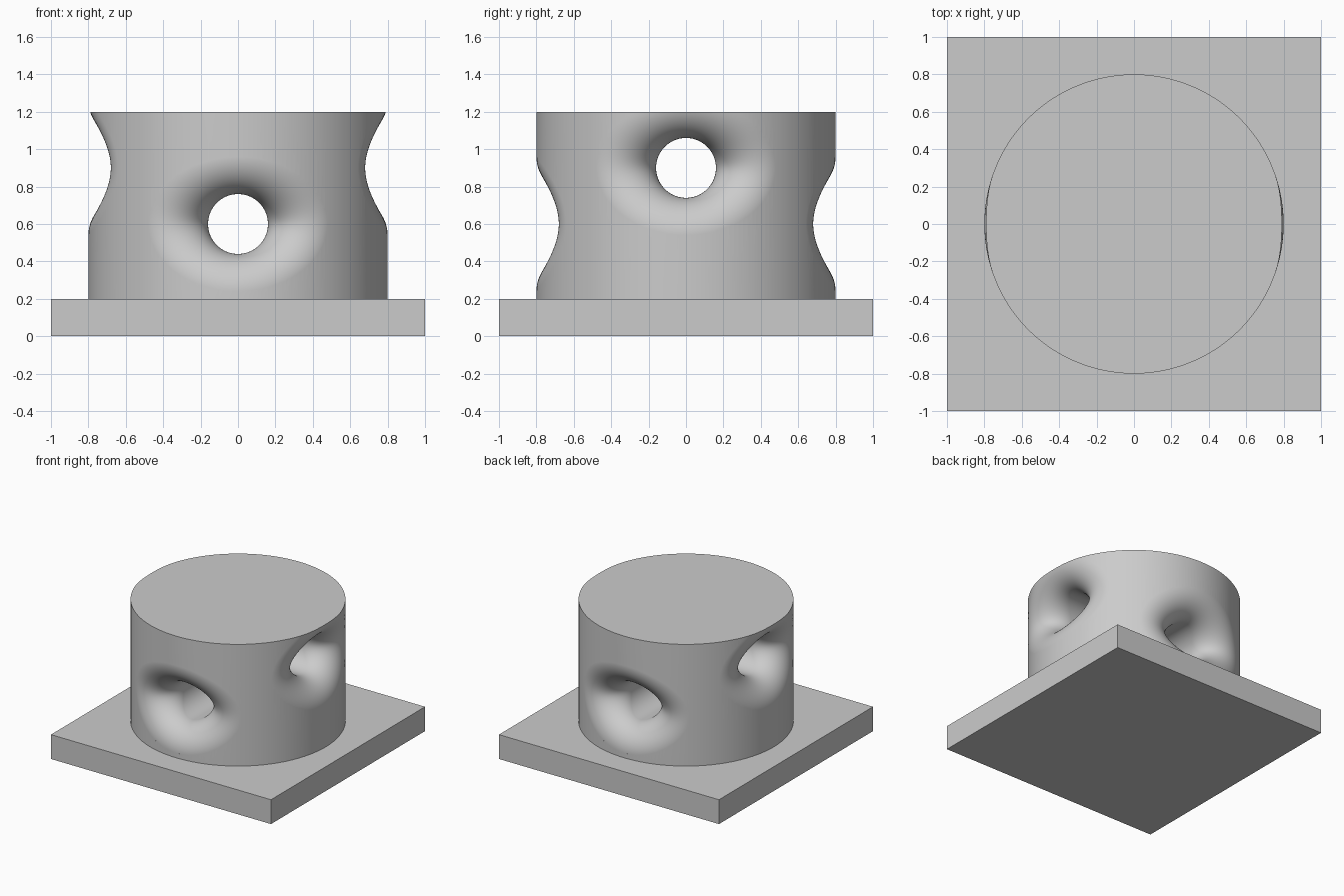
import bpy
import bmesh
from math import sin, cos, tau, sqrt
from mathutils import Vector, Matrix

DRUM_R, HOLE_R, FILLET = 0.8, 0.16, 0.2
BASE_TOP, DRUM_TOP = 0.2, 1.2
AROUND, ARC = 128, 20

if "Cube" in bpy.data.objects:
    bpy.data.objects.remove(bpy.data.objects["Cube"], do_unlink=True)

gray = bpy.data.materials.new("plain_gray")
gray.use_nodes = True
gray.diffuse_color = (0.6, 0.6, 0.6, 1)
gray.node_tree.nodes["Principled BSDF"].inputs["Base Color"].default_value = (0.6, 0.6, 0.6, 1)


def add_object(name, bm):
    bmesh.ops.recalc_face_normals(bm, faces=bm.faces)
    mesh = bpy.data.meshes.new(name)
    bm.to_mesh(mesh)
    bm.free()
    mesh.materials.append(gray)
    obj = bpy.data.objects.new(name, mesh)
    bpy.context.collection.objects.link(obj)
    return obj


def half_tunnel(a):
    """Outline of one tunnel mouth at angle a, from the middle to outside the drum."""
    reach = HOLE_R + FILLET
    inner = DRUM_R - FILLET
    cx, cz = reach * cos(a), reach * sin(a)
    centre = Vector((cx, sqrt(inner ** 2 - cx ** 2), cz))
    to_hole = Vector((-cos(a), 0, -sin(a)))
    to_drum = Vector((centre.x, centre.y, 0)) / inner
    span = to_hole.angle(to_drum)
    points = []
    for i in range(ARC + 1):
        t = i / ARC
        d = (to_hole * sin((1 - t) * span) + to_drum * sin(t * span)) / sin(span)
        points.append(centre + FILLET * d)
    rim = points[-1]
    points.append(rim + to_drum * ((1 - rim.y) / to_drum.y))
    return points


def tunnel_cutter(name, height, turn):
    """A through hole whose two mouths are rounded into the drum wall."""
    bm = bmesh.new()
    rings = []
    for k in range(AROUND):
        half = half_tunnel(tau * (k + 0.5) / AROUND)
        line = [Vector((p.x, -p.y, p.z)) for p in reversed(half)] + half
        rings.append([bm.verts.new(p) for p in line])
    for k, line in enumerate(rings):
        after = rings[(k + 1) % AROUND]
        for i in range(len(line) - 1):
            bm.faces.new((line[i], line[i + 1], after[i + 1], after[i]))
    for end in (0, -1):
        bm.faces.new([line[end] for line in rings])
    bm.transform(Matrix.Translation((0, 0, height)) @ Matrix.Rotation(turn, 4, 'Z'))
    cutter = add_object(name, bm)
    cutter.hide_render = True
    return cutter


# Square base plate
bm = bmesh.new()
bmesh.ops.create_cube(bm, size=1, matrix=Matrix.Translation((0, 0, BASE_TOP / 2))
                      @ Matrix.Diagonal((2, 2, BASE_TOP, 1)))
add_object("base_plate", bm)

# Round drum
bm = bmesh.new()
bmesh.ops.create_cone(bm, cap_ends=True, segments=192, radius1=DRUM_R, radius2=DRUM_R,
                      depth=DRUM_TOP - BASE_TOP,
                      matrix=Matrix.Translation((0, 0, (BASE_TOP + DRUM_TOP) / 2)))
drum = add_object("drum", bm)

# Two crossing tunnels: low one front to back, high one side to side
cutters = [tunnel_cutter("low_tunnel_cutter", 0.6, 0),
           tunnel_cutter("high_tunnel_cutter", 0.9, tau / 4)]
for cutter in cutters:
    cut = drum.modifiers.new(cutter.name, 'BOOLEAN')
    cut.operation = 'DIFFERENCE'
    cut.solver = 'EXACT'
    cut.object = cutter

# Bake the cuts, then shade smoothly with sharp rims
bpy.ops.object.select_all(action='DESELECT')
drum.select_set(True)
bpy.context.view_layer.objects.active = drum
bpy.ops.object.convert(target='MESH')
for cutter in cutters:
    bpy.data.objects.remove(cutter, do_unlink=True)
bpy.ops.object.shade_smooth_by_angle(angle=0.6)
weighted = drum.modifiers.new("even_normals", 'WEIGHTED_NORMAL')
weighted.keep_sharp = True
